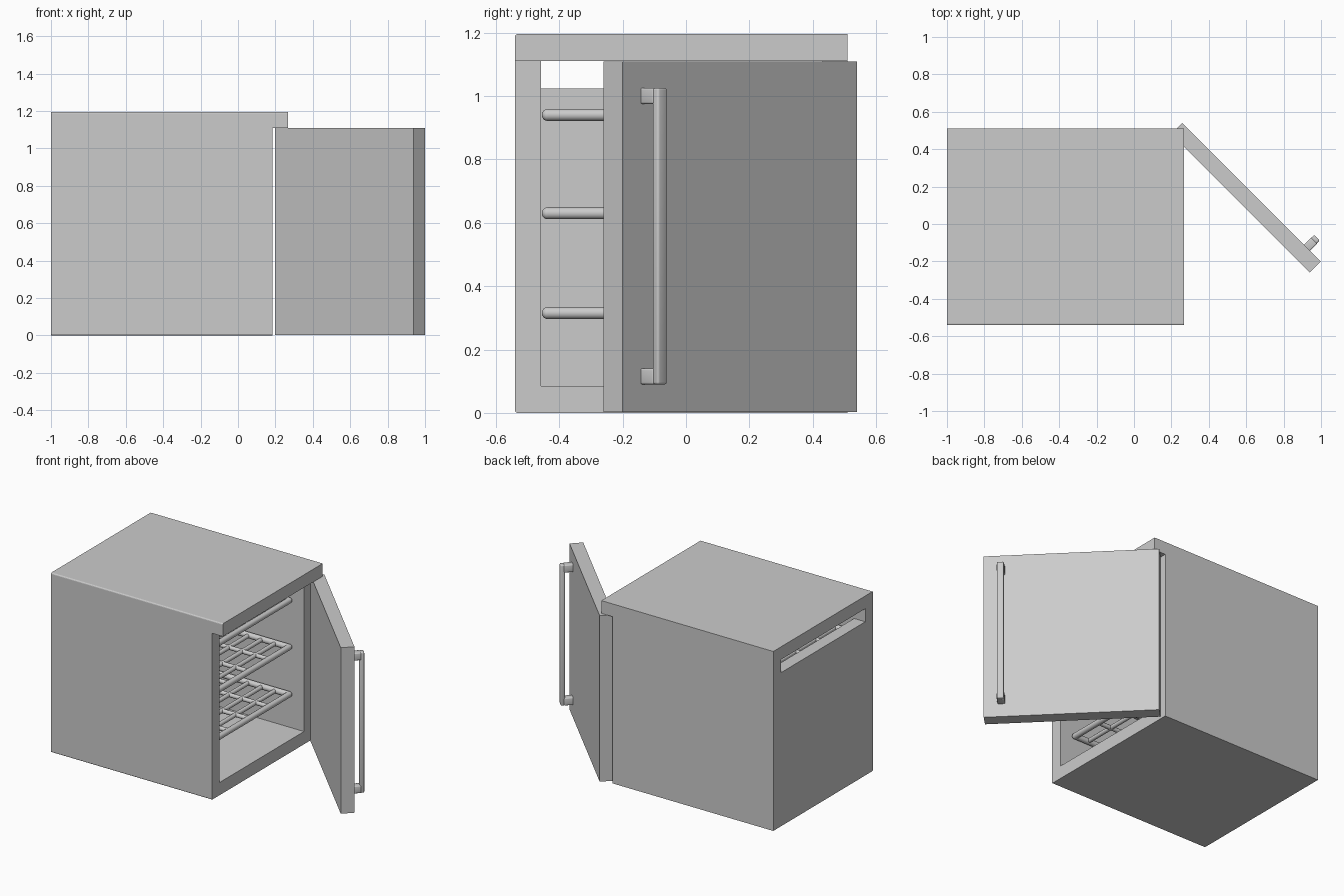
import bpy, bmesh, math
from mathutils import Matrix, Vector

if "Cube" in bpy.data.objects:
    bpy.data.objects.remove(bpy.data.objects["Cube"])


def finish(name, bm, smooth=False):
    me = bpy.data.meshes.new(name)
    bmesh.ops.recalc_face_normals(bm, faces=bm.faces)
    bm.to_mesh(me)
    bm.free()
    ob = bpy.data.objects.new(name, me)
    bpy.context.collection.objects.link(ob)
    if smooth:
        bpy.ops.object.select_all(action='DESELECT')
        ob.select_set(True)
        bpy.context.view_layer.objects.active = ob
        bpy.ops.object.shade_smooth_by_angle(angle=math.radians(40))
    return ob


def box_bm(lo, hi):
    lo, hi = Vector(lo), Vector(hi)
    bm = bmesh.new()
    m = Matrix.Translation((lo + hi) / 2) @ Matrix.Diagonal((*(hi - lo), 1))
    bmesh.ops.create_cube(bm, size=1, matrix=m)
    return bm


def box(name, lo, hi, bevel=0, matrix=None):
    bm = box_bm(lo, hi)
    if bevel:
        bmesh.ops.bevel(bm, geom=bm.edges[:], offset=bevel, segments=3,
                        profile=0.5, affect='EDGES')
    ob = finish(name, bm, bevel > 0)
    if matrix:
        ob.matrix_world = matrix
    return ob


def rod(bm, a, b, r, seg=16):
    a, b = Vector(a), Vector(b)
    d = b - a
    m = Matrix.Translation((a + b) / 2) @ d.to_track_quat('Z', 'Y').to_matrix().to_4x4()
    bmesh.ops.create_cone(bm, cap_ends=True, segments=seg, radius1=r, radius2=r,
                          depth=d.length, matrix=m)


# Cabinet: block with softened edges on the -y side, then hollowed out
bm = box_bm((-1, -0.54, 0), (0.267, 0.51, 1.195))
edges = [e for e in bm.edges if all(v.co.y < -0.5 for v in e.verts)
         and abs(e.verts[0].co.x - e.verts[1].co.x) > 0.5]
bmesh.ops.bevel(bm, geom=edges, offset=0.008, segments=3, profile=0.5, affect='EDGES')
cabinet = finish("cabinet", bm)

# Cutters: front step under the top overhang, cavity, rear vent slot
cutters = [((0.185, -1, -0.5), (0.5, 1, 1.11)),
           ((-0.918, -0.458, 0.085), (0.4, 0.43, 1.11)),
           ((-1.2, -0.458, 1.023), (-0.7, 0.43, 1.11))]
bpy.context.view_layer.objects.active = cabinet
for lo, hi in cutters:
    cutter = box("cutter", lo, hi)
    cutter.hide_render = True
    mod = cabinet.modifiers.new("cut", 'BOOLEAN')
    mod.operation, mod.solver, mod.object = 'DIFFERENCE', 'EXACT', cutter
    bpy.ops.object.modifier_apply(modifier=mod.name)
    bpy.data.objects.remove(cutter)

# Wire racks: round frame, slats across, thin supports front to back
X0, X1, Y0, Y1, R = -0.895, 0.09, -0.436, 0.408, 0.019
for name, z in (("lower_rack", 0.315), ("middle_rack", 0.63), ("upper_rack", 0.94)):
    bm = bmesh.new()
    corners = [(X0, Y0, z), (X1, Y0, z), (X1, Y1, z), (X0, Y1, z)]
    for i, c in enumerate(corners):
        rod(bm, c, corners[(i + 1) % 4], R)
        bmesh.ops.create_uvsphere(bm, u_segments=16, v_segments=10, radius=R,
                                  matrix=Matrix.Translation(c))
    for i in range(1, 10):
        x = X0 + (X1 - X0) * i / 10
        rod(bm, (x, Y0, z), (x, Y1, z), 0.014, 12)
    for i in range(1, 4):
        y = Y0 + (Y1 - Y0) * i / 4
        rod(bm, (X0, y, z), (X1, y, z), 0.014, 12)
    finish(name, bm, True)

# Door swung open 45 degrees; local x = outward, local y = towards the hinge
door_frame = Matrix.Translation((0.5985, 0.14, 0)) @ Matrix.Rotation(math.radians(45), 4, 'Z')
H, T = 0.524, 0.042
box("door", (-T, -H, 0.003), (T, H, 1.108), matrix=door_frame)

# Handle: bar on two stand-offs near the free edge
hy = -H + 0.105
box("handle_bar", (T + 0.049, hy - 0.021, 0.09), (T + 0.076, hy + 0.021, 1.025),
    0.007, door_frame)
for name, z in (("lower_handle_mount", 0.09), ("upper_handle_mount", 0.975)):
    box(name, (T - 0.005, hy - 0.023, z), (T + 0.056, hy + 0.023, z + 0.05),
        0.006, door_frame)
